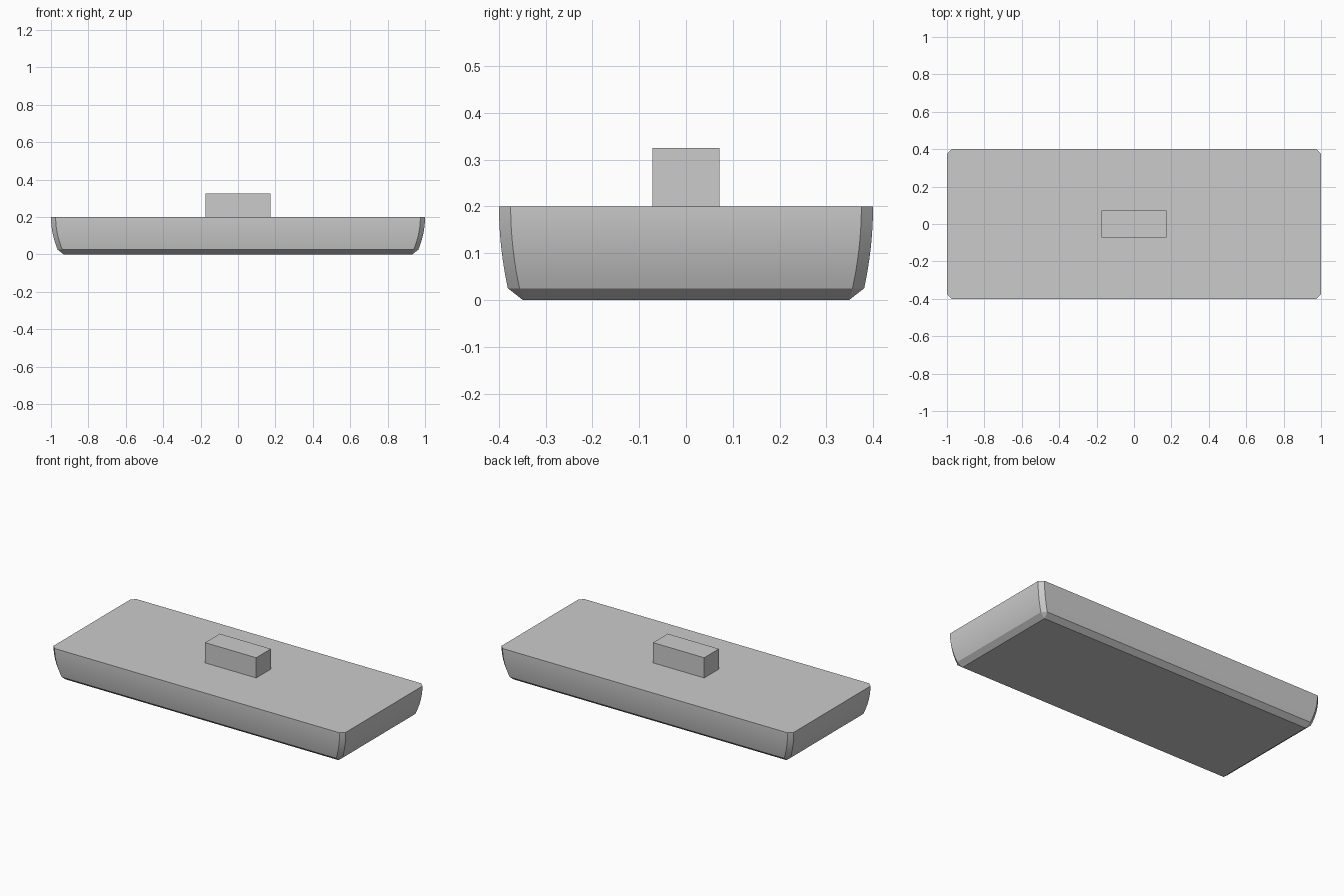
import bpy, bmesh, math

if "Cube" in bpy.data.objects:
    bpy.data.objects.remove(bpy.data.objects["Cube"])

grey = bpy.data.materials.new("light_grey")
grey.diffuse_color = (0.6, 0.6, 0.6, 1)
grey.use_nodes = True
grey.node_tree.nodes["Principled BSDF"].inputs["Base Color"].default_value = grey.diffuse_color


def finish(name, bm):
    bmesh.ops.recalc_face_normals(bm, faces=bm.faces[:])
    me = bpy.data.meshes.new(name)
    bm.to_mesh(me)
    bm.free()
    me.materials.append(grey)
    ob = bpy.data.objects.new(name, me)
    bpy.context.collection.objects.link(ob)
    return ob


# Rectangular ring with cut corners at a given height
def ring(bm, hx, hy, cut, z):
    pts = []
    for sx, sy in ((1, 1), (-1, 1), (-1, -1), (1, -1)):
        a = (sx * hx, sy * (hy - cut), z)
        b = (sx * (hx - cut), sy * hy, z)
        pts += [a, b] if sx * sy > 0 else [b, a]
    return [bm.verts.new(p) for p in pts]


# Body: curved walls from the flat top down to a bevelled base
TOP, BEVEL, STEPS = 0.2, 0.025, 12
bm = bmesh.new()
rings = []
for i in range(STEPS + 1):
    t = i / STEPS
    z = TOP - (TOP - BEVEL) * t
    rings.append(ring(bm, 1 - 0.036 * t * t, 0.4 - 0.019 * t * t, 0.025, z))
for upper, lower in zip(rings, rings[1:]):
    for k in range(8):
        n = (k + 1) % 8
        bm.faces.new((upper[k], upper[n], lower[n], lower[k]))
bm.faces.new(rings[0])

# Base bevel, with a triangle closing each cut corner
base = [bm.verts.new((sx * 0.932, sy * 0.349, 0))
        for sx, sy in ((1, 1), (-1, 1), (-1, -1), (1, -1))]
last = rings[-1]
for c in range(4):
    bm.faces.new((last[2 * c], last[2 * c + 1], base[c]))
    bm.faces.new((last[2 * c + 1], last[(2 * c + 2) % 8], base[(c + 1) % 4], base[c]))
bm.faces.new(base)
body = finish("body", bm)
bpy.context.view_layer.objects.active = body
body.select_set(True)
bpy.ops.object.shade_smooth_by_angle(angle=math.radians(20))

# Raised block in the middle of the top
bm = bmesh.new()
bmesh.ops.create_cube(bm, size=1)
bmesh.ops.scale(bm, vec=(0.35, 0.144, 0.125), verts=bm.verts)
bmesh.ops.translate(bm, vec=(0, 0, TOP + 0.0625), verts=bm.verts)
finish("top_block", bm)
